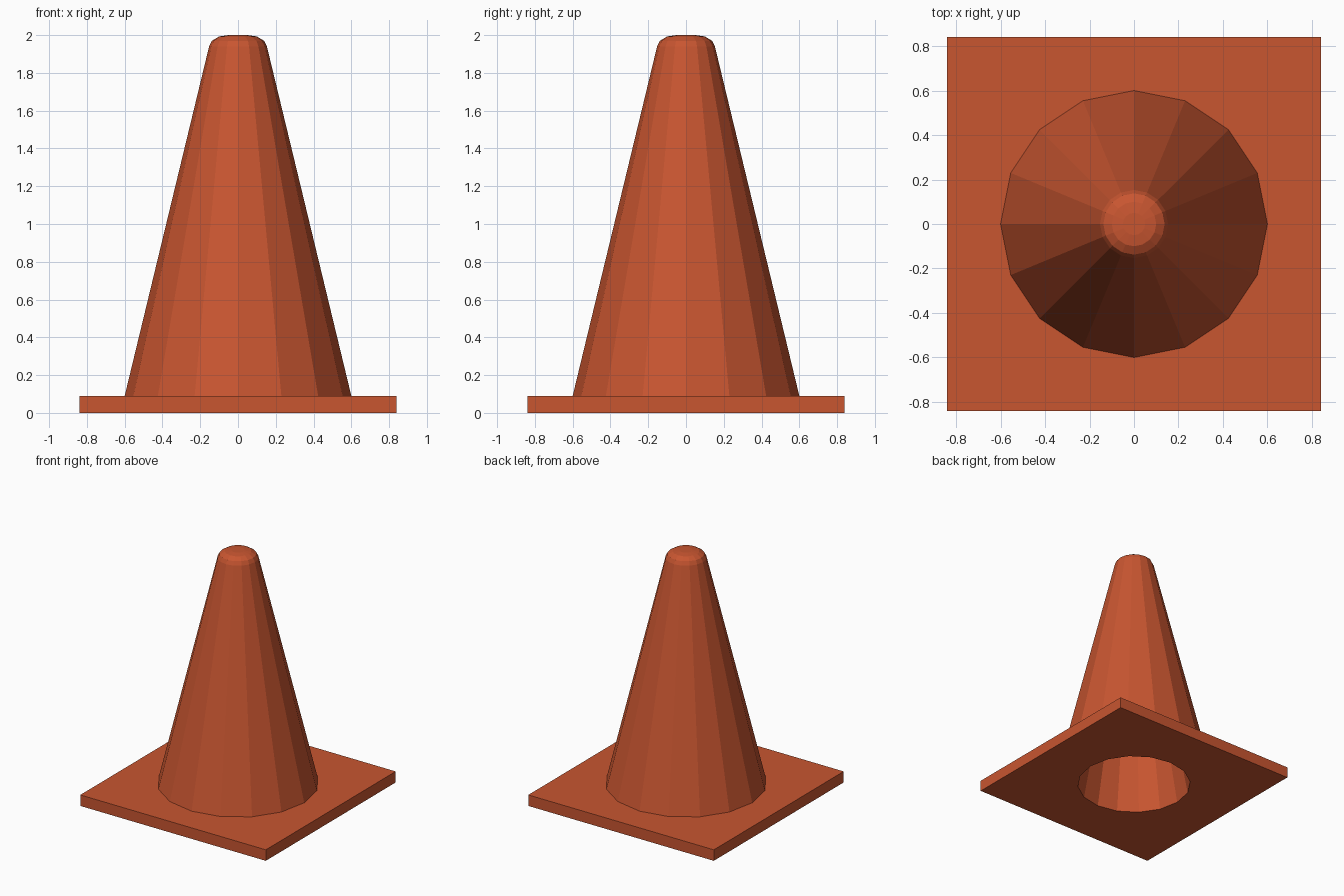
import bpy
import bmesh
from math import cos, sin, tau

SIDES = 16

default = bpy.data.objects.get("Cube")
if default:
    bpy.data.objects.remove(default, do_unlink=True)

# One flat orange plastic
orange = bpy.data.materials.new("orange plastic")
orange.use_nodes = True
colour = (0.58, 0.092, 0.03, 1)
orange.diffuse_color = colour
orange.node_tree.nodes["Principled BSDF"].inputs["Base Color"].default_value = colour


def ring(bm, size, z, square=False):
    """Ring of vertices, round or pushed out to a square outline."""
    verts = []
    for i in range(SIDES):
        a = tau * i / SIDES
        r = size / max(abs(cos(a)), abs(sin(a))) if square else size
        verts.append(bm.verts.new((r * cos(a), r * sin(a), z)))
    return verts


def lathe(name, profile, cap=False):
    """Skin a list of (size, z, square) rings, ordered so faces point outward."""
    bm = bmesh.new()
    rings = [ring(bm, *p) for p in profile]
    for lower, upper in zip(rings, rings[1:]):
        for i in range(SIDES):
            j = (i + 1) % SIDES
            bm.faces.new((lower[i], lower[j], upper[j], upper[i]))
    if cap:
        bm.faces.new(rings[-1])
    mesh = bpy.data.meshes.new(name)
    bm.to_mesh(mesh)
    bm.free()
    mesh.materials.append(orange)
    obj = bpy.data.objects.new(name, mesh)
    bpy.context.collection.objects.link(obj)
    return obj


# Square foot with a round opening underneath
lathe("base_plate", [(0.435, 0), (0.84, 0, True), (0.84, 0.09, True), (0.6, 0.09)])

# Tapered body with a rounded tip
lathe("cone_body", [(0.6, 0.09), (0.153, 1.94), (0.138, 1.97), (0.1, 1.993), (0.05, 2)], cap=True)

# Hollow inside, tapering up from the opening
hollow = lathe("inner_hollow", [(0.435, 0), (0.08, 1.86)], cap=True)
hollow.data.flip_normals()
